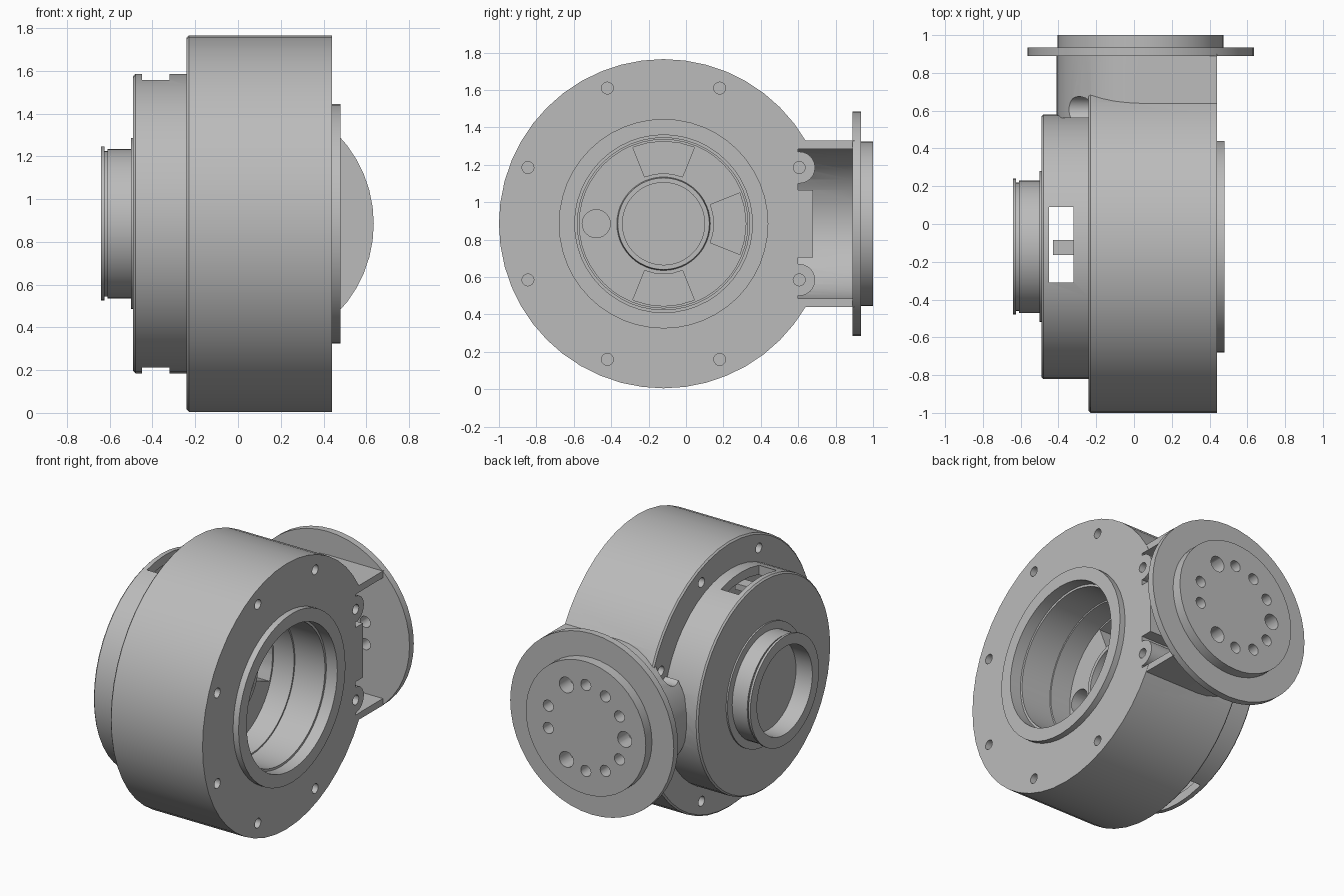
import bpy, bmesh, math
from mathutils import Matrix, Vector

if "Cube" in bpy.data.objects:
    bpy.data.objects.remove(bpy.data.objects["Cube"])

CY, CZ = -0.12, 0.885      # main axis, parallel to x
FX = 0.035                 # flange axis, parallel to y

metal = bpy.data.materials.new("grey_metal")
metal.use_nodes = True
GREY = (0.5, 0.5, 0.5, 1)
metal.diffuse_color = GREY
metal.node_tree.nodes["Principled BSDF"].inputs["Base Color"].default_value = GREY


def finish(name, bm):
    bmesh.ops.remove_doubles(bm, verts=bm.verts, dist=1e-5)
    bmesh.ops.recalc_face_normals(bm, faces=bm.faces)
    me = bpy.data.meshes.new(name)
    bm.to_mesh(me)
    bm.free()
    ob = bpy.data.objects.new(name, me)
    bpy.context.collection.objects.link(ob)
    me.materials.append(metal)
    return ob


def lathe(name, profile, origin, axis="X", steps=48):
    """Closed (along, radius) profile turned about the axis."""
    bm = bmesh.new()
    up = Vector((0, 0, 1))
    along = Vector((1, 0, 0)) if axis == "X" else Vector((0, 1, 0))
    vs = [bm.verts.new(along * a + up * r) for a, r in profile]
    edges = [bm.edges.new((vs[i], vs[(i + 1) % len(vs)])) for i in range(len(vs))
             if profile[i][1] + profile[(i + 1) % len(vs)][1] > 0]
    bmesh.ops.spin(bm, geom=vs + edges, axis=along, cent=(0, 0, 0),
                   steps=steps, angle=math.tau)
    bmesh.ops.translate(bm, verts=bm.verts, vec=origin)
    return finish(name, bm)


def rods(name, places, axis, length, seg=16):
    """Several cylinders; places holds (centre, radius)."""
    bm = bmesh.new()
    turn = Matrix.Rotation(math.pi / 2, 4, "Y" if axis == "X" else "X")
    for c, r in places:
        bmesh.ops.create_cone(bm, cap_ends=True, segments=seg, radius1=r, radius2=r,
                              depth=length, matrix=Matrix.Translation(c) @ turn)
    return finish(name, bm)


def box(name, lo, hi):
    bm = bmesh.new()
    lo, hi = Vector(lo), Vector(hi)
    m = Matrix.Translation((lo + hi) / 2) @ Matrix.Diagonal((*(hi - lo), 1))
    bmesh.ops.create_cube(bm, size=1, matrix=m)
    return finish(name, bm)


def prism(name, points, push):
    bm = bmesh.new()
    face = bm.faces.new([bm.verts.new(p) for p in points])
    ext = bmesh.ops.extrude_face_region(bm, geom=[face])
    moved = [g for g in ext["geom"] if isinstance(g, bmesh.types.BMVert)]
    bmesh.ops.translate(bm, verts=moved, vec=push)
    return finish(name, bm)


def u_block(name, r, x_end, y0, y1):
    """Half-round block, open end towards +x."""
    arc = [math.pi / 2 + math.pi * i / 20 for i in range(21)]
    pts = [(FX + r * math.cos(a), y0, CZ + r * math.sin(a)) for a in arc]
    pts += [(x_end, y0, CZ - r), (x_end, y0, CZ + r)]
    return prism(name, pts, (0, y1 - y0, 0))


def combine(ob, tool, op="DIFFERENCE"):
    mod = ob.modifiers.new("bool", "BOOLEAN")
    mod.operation, mod.object, mod.solver = op, tool, "EXACT"
    bpy.context.view_layer.objects.active = ob
    bpy.ops.object.modifier_apply(modifier=mod.name)
    bpy.data.objects.remove(tool)


def ring_point(x, r, deg):
    a = math.radians(deg)
    return Vector((x, CY + r * math.cos(a), CZ + r * math.sin(a)))


# Turned housing: front rim, main drum, rear drum, rear boss, hollow inside
housing = lathe("housing", [
    (0.48, 0.475), (0.48, 0.56), (0.44, 0.56), (0.44, 0.88), (-0.23, 0.88),
    (-0.24, 0.87), (-0.24, 0.7), (-0.48, 0.7), (-0.49, 0.69), (-0.49, 0.4),
    (-0.5, 0.4), (-0.5, 0.35), (-0.61, 0.35), (-0.61, 0.34), (-0.625, 0.34),
    (-0.625, 0.36), (-0.64, 0.36), (-0.64, 0.29), (-0.52, 0.29), (-0.52, 0),
    (-0.46, 0), (-0.46, 0.64), (-0.2, 0.64), (-0.2, 0.45), (0.18, 0.45),
    (0.18, 0.46), (0.4, 0.46), (0.4, 0.475)], (0, CY, CZ))

# Half-round arm that carries the flange, with a pocket open to one side
combine(housing, u_block("arm", 0.445, 0.439, 0.56, 0.9), "UNION")
pocket = u_block("pocket", 0.4, 0.6, 0.6, 0.89)
lugs = [(ring_point(0, 0.785, d), 0.085) for d in (22.5, -22.5)]
for c, r in lugs:
    combine(pocket, rods("lug", [(c, r)], "X", 2, 24))
combine(pocket, box("web", (-1, 0.5, CZ - 0.18), (1, 0.68, CZ + 0.18)))
combine(housing, pocket)

# Screw access grooves in the arm, screw recesses on both drum faces
combine(housing, rods("access", [(c + Vector((-0.44, 0, 0)), 0.07) for c, r in lugs],
                      "X", 0.4, 24))
for x in (0.44, -0.24):
    spots = [(ring_point(x, 0.785, 22.5 + 45 * i), 0.032) for i in range(8)]
    combine(housing, rods("recess", spots, "X", 0.1))

# Rectangular slots through the top and bottom of the rear drum
for z in (1.5, 0.27):
    combine(housing, box("slot", (-0.45, -0.31, z - 0.15), (-0.32, 0.09, z + 0.15)))
tabs = [box("slot_tab_" + n, (-0.43, -0.165, z - 0.02), (-0.3, -0.085, z + 0.02))
        for n, z in (("top", 1.5), ("bottom", 0.27))]

# Inner floor with three windows, a round hole and a raised hub
floor = lathe("inner_floor", [
    (-0.1, 0), (-0.1, 0.455), (0.03, 0.455), (0.03, 0.25), (0.06, 0.245),
    (0.06, 0.22), (0.0, 0.22), (0.0, 0)], (0, CY, CZ))
for mid in (90, 0, -90):
    angles = [mid - 22 + 11 * i for i in range(5)]
    pts = [ring_point(-0.3, 0.44, a) for a in angles]
    pts += [ring_point(-0.3, 0.27, a) for a in reversed(angles)]
    combine(floor, prism("window", pts, (0.6, 0, 0)))
combine(floor, rods("hole", [(ring_point(0, 0.36, 180), 0.075)], "X", 0.6, 24))

# Mounting flange with stepped disc and its ring of holes
flange = lathe("mounting_flange", [
    (0.89, 0), (0.89, 0.6), (0.935, 0.6), (0.935, 0.44), (1.0, 0.44), (1.0, 0)],
    (FX, 0, CZ), "Y")
holes = []
for deg in (0, 30, 60, 90, 120, 165, -30, -60, -90, -120, -165):
    a = math.radians(deg)
    spot = Vector((FX - 0.285 * math.cos(a), 0.95, CZ + 0.285 * math.sin(a)))
    holes.append((spot, 0.052 if deg % 120 == 0 else 0.037))
for target in (flange, housing):
    combine(target, rods("flange_holes", holes, "Y", 0.3))

# Smooth turned surfaces, sharp machined edges
for ob in [housing, floor, flange] + tabs:
    bpy.ops.object.select_all(action="DESELECT")
    ob.select_set(True)
    bpy.context.view_layer.objects.active = ob
    bpy.ops.object.shade_smooth_by_angle(angle=math.radians(30))
